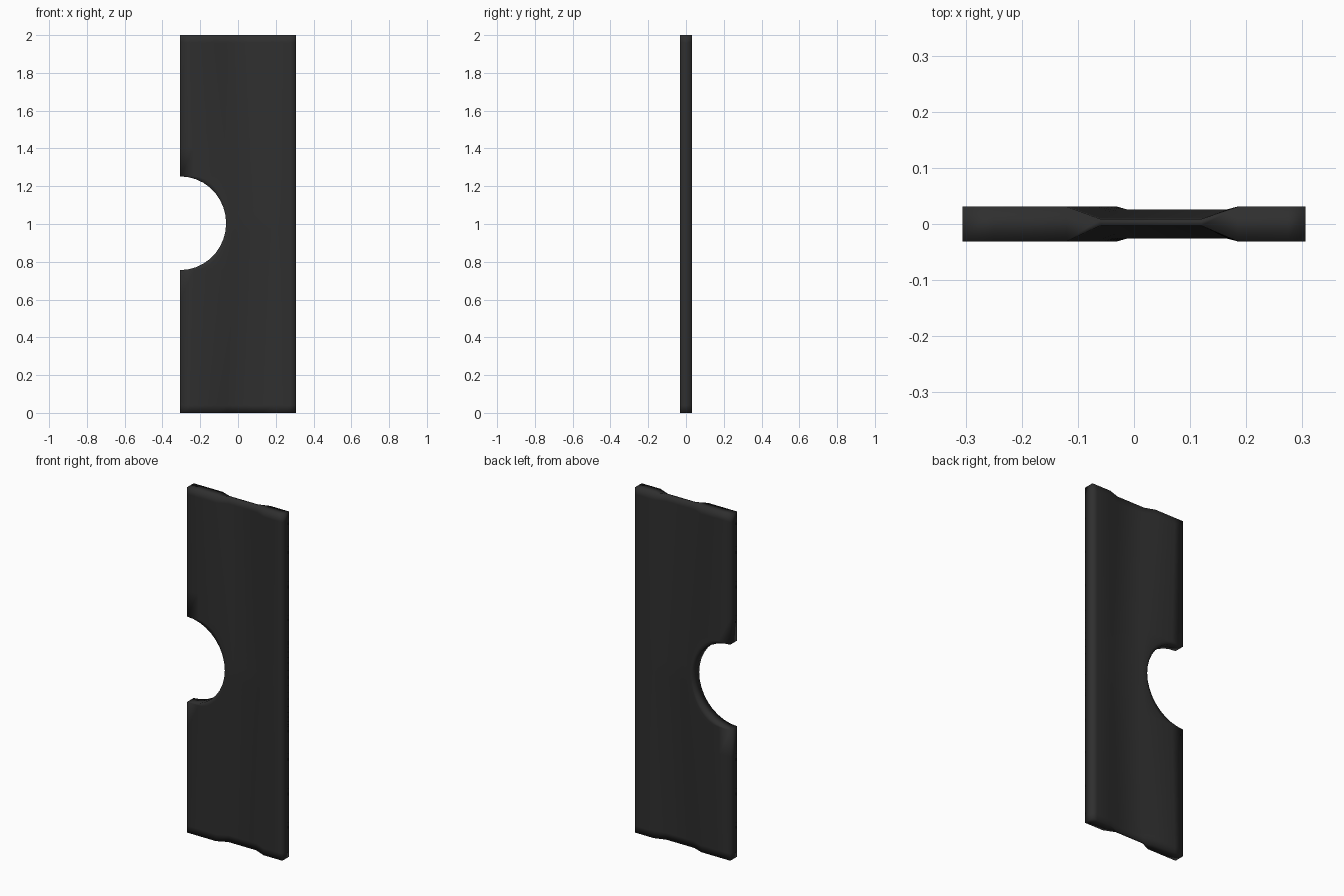
import bpy, bmesh, math

if "Cube" in bpy.data.objects:
    bpy.data.objects.remove(bpy.data.objects["Cube"])

HALF_W, HALF_T, CZ = 0.306, 0.031, 1.004
NOTCH_X, NOTCH_Z, SEG = 0.243, 0.248, 18


def lerp(a, b, t):
    return a + (b - a) * t


# Rows up the panel: (height, left edge), following the round notch
rows = [(z, -HALF_W) for z in (0, 0.04, 0.2, 0.4, 0.6)]
for i in range(SEG + 1):
    a = math.pi * (i / SEG - 0.5)
    rows.append((CZ + NOTCH_Z * math.sin(a), -HALF_W + NOTCH_X * math.cos(a)))
rows += [(z, -HALF_W) for z in (1.4, 1.6, 1.8, 1.96, 2.0)]


# Cross-section: thick rims with a hollow that is deepest at the ends
def section(z, left):
    t = 1 - abs(z - 1)
    outer = lerp(-0.12, -0.03, t)
    inner = lerp(-0.06, -0.012, t)
    hollow = lerp(0.006, 0.026, t)
    mid = lerp(0.003, 0.0, t)
    return [(left, 0, HALF_T), (lerp(left, outer, 0.3), 0, HALF_T),
            (outer, 0, HALF_T), (inner, mid, hollow),
            (lerp(0.12, 0.165, t), mid, hollow), (0.185, 0, HALF_T),
            (0.275, 0, HALF_T), (HALF_W, 0, HALF_T)]


bm = bmesh.new()
rings = []
for z, left in rows:
    s = section(z, left)
    pts = [(x, m - h) for x, m, h in s] + [(x, m + h) for x, m, h in reversed(s)]
    rings.append([bm.verts.new((x, y, z)) for x, y in pts])
n = len(rings[0])
for lo, hi in zip(rings, rings[1:]):
    for i in range(n):
        j = (i + 1) % n
        bm.faces.new((lo[i], lo[j], hi[j], hi[i]))
# End faces as quad strips
for ring in (rings[0], rings[-1]):
    for i in range(n // 2 - 1):
        bm.faces.new((ring[i], ring[i + 1], ring[n - 2 - i], ring[n - 1 - i]))
bmesh.ops.recalc_face_normals(bm, faces=bm.faces)
for f in bm.faces:
    f.smooth = True

mesh = bpy.data.meshes.new("notched_panel")
bm.to_mesh(mesh)
bm.free()
panel = bpy.data.objects.new("notched_panel", mesh)
bpy.context.collection.objects.link(panel)

mat = bpy.data.materials.new("charcoal black")
mat.diffuse_color = (0.028, 0.028, 0.028, 1)
mat.use_nodes = True
mat.node_tree.nodes["Principled BSDF"].inputs["Base Color"].default_value = mat.diffuse_color
mesh.materials.append(mat)
